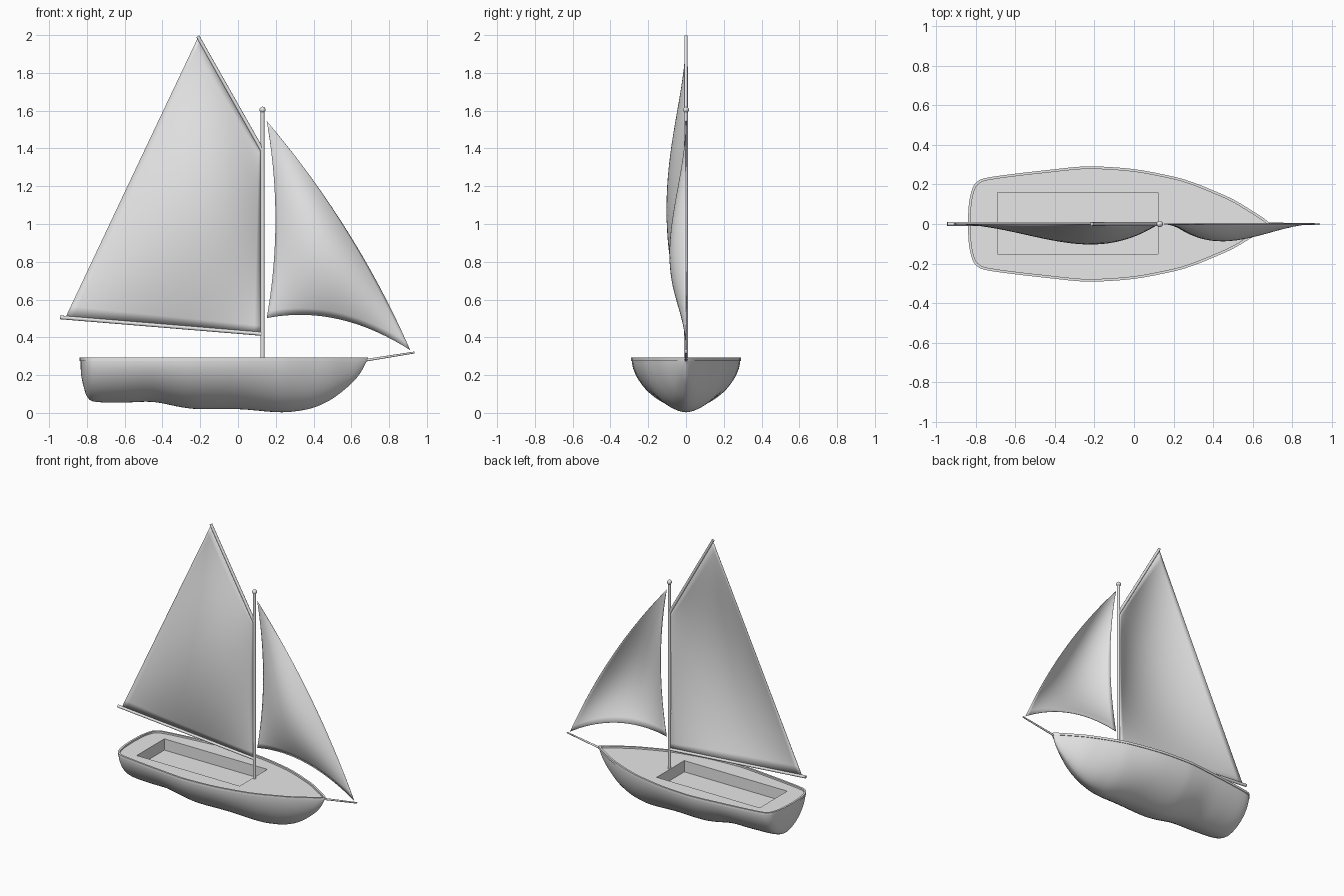
import bpy, bmesh, math
from mathutils import Vector

if "Cube" in bpy.data.objects:
    bpy.data.objects.remove(bpy.data.objects["Cube"])

grey = bpy.data.materials.new("plain_grey")
grey.diffuse_color = (0.8, 0.8, 0.8, 1)
grey.use_nodes = True
grey.node_tree.nodes["Principled BSDF"].inputs["Base Color"].default_value = grey.diffuse_color


def finish(name, bm, angle=40):
    bmesh.ops.remove_doubles(bm, verts=bm.verts, dist=0.0004)
    me = bpy.data.meshes.new(name)
    bm.to_mesh(me)
    bm.free()
    me.materials.append(grey)
    ob = bpy.data.objects.new(name, me)
    bpy.context.collection.objects.link(ob)
    bpy.ops.object.select_all(action='DESELECT')
    ob.select_set(True)
    bpy.context.view_layer.objects.active = ob
    bpy.ops.object.shade_smooth_by_angle(angle=math.radians(angle))
    return ob


def skin(bm, rows, closed=False):
    """Quads between successive rows of points."""
    vs = [[bm.verts.new(p) for p in r] for r in rows]
    pairs = list(zip(vs, vs[1:])) + ([(vs[-1], vs[0])] if closed else [])
    for a, b in pairs:
        for i in range(len(a) - 1):
            bm.faces.new((a[i], a[i + 1], b[i + 1], b[i]))


def smooth_path(pts, n):
    """Catmull-Rom curve through the points."""
    p = [Vector(q) for q in pts]
    p = [2 * p[0] - p[1]] + p + [2 * p[-1] - p[-2]]
    out = []
    for i in range(1, len(p) - 2):
        a, b, c, d = p[i - 1:i + 3]
        for k in range(n):
            t = k / n
            out.append(0.5 * (2 * b + (c - a) * t + (2 * a - 5 * b + 4 * c - d) * t * t
                              + (3 * b - 3 * c + d - a) * t ** 3))
    return out + [p[-2]]


# Hull stations: x, half width at deck, keel height
DECK = 0.28
stations = smooth_path([
    (-.835, 0, .28), (-.83, .10, .20), (-.815, .17, .13), (-.795, .205, .08),
    (-.75, .228, .058), (-.6, .25, .055), (-.45, .267, .058), (-.3, .283, .03),
    (-.2, .287, .02), (0, .273, .02), (.2, .235, .004), (.3, .205, .008),
    (.4, .165, .028), (.5, .12, .075), (.6, .06, .155), (.65, .028, .215),
    (.685, 0, .28)], 4)

# Hull skin: rounded V sections
bm = bmesh.new()
rows, N, P = [], 28, 2 / 1.75
for x, w, k in stations:
    row = []
    for i in range(N + 1):
        t = math.pi * i / N
        c = math.cos(t)
        row.append((x, math.copysign(max(w, 0) * abs(c) ** P, c),
                    DECK - (DECK - k) * abs(math.sin(t)) ** P))
    rows.append(row)
skin(bm, rows)
bmesh.ops.recalc_face_normals(bm, faces=bm.faces)
finish("hull", bm, 50)

# Deck outline, counter-clockwise
port = [Vector((x, w, 0)) for x, w, k in stations]
outline = [Vector((p.x, -p.y, 0)) for p in port] + port[-2:0:-1]

# Deck with rectangular cockpit opening
X0, X1, Y0, Y1, FLOOR = -.69, .12, -.152, .158, .20
rect = [(X0, Y0), (X1, Y0), (X1, Y1), (X0, Y1)]
bm = bmesh.new()
edges = []
for loop in ([(p.x, p.y) for p in outline], rect):
    vs = [bm.verts.new((x, y, DECK)) for x, y in loop]
    edges += [bm.edges.new((vs[i - 1], vs[i])) for i in range(len(vs))]
bmesh.ops.triangle_fill(bm, edges=edges, use_beauty=True, use_dissolve=False, normal=(0, 0, 1))
finish("deck", bm)

# Cockpit well
bm = bmesh.new()
top = [bm.verts.new((x, y, DECK)) for x, y in rect]
low = [bm.verts.new((x, y, FLOOR)) for x, y in rect]
bm.faces.new(low)
for i in range(4):
    bm.faces.new((top[i - 1], top[i], low[i], low[i - 1]))
finish("cockpit", bm)

# Raised rim round the deck edge
rows = []
for i, p in enumerate(outline):
    tan = outline[(i + 1) % len(outline)] - outline[i - 1]
    nrm = Vector((tan.y, -tan.x, 0)).normalized()
    rows.append([p + nrm * o + Vector((0, 0, z)) for o, z in
                 ((.004, .276), (.004, .292), (-.009, .292), (-.009, .276), (.004, .276))])
bm = bmesh.new()
skin(bm, rows, closed=True)
bmesh.ops.recalc_face_normals(bm, faces=bm.faces)
finish("deck_rim", bm)


# Spars
def spar(name, a, b, r1, r2):
    a, b = Vector((a[0], 0, a[1])), Vector((b[0], 0, b[1]))
    bm = bmesh.new()
    bmesh.ops.create_cone(bm, cap_ends=True, segments=16, radius1=r1, radius2=r2,
                          depth=(b - a).length)
    rot = (b - a).to_track_quat('Z', 'Y').to_matrix()
    bmesh.ops.rotate(bm, verts=bm.verts, matrix=rot)
    bmesh.ops.translate(bm, verts=bm.verts, vec=(a + b) / 2)
    finish(name, bm)


spar("mast", (.13, .27), (.13, 1.6), .011, .010)
spar("boom", (.128, .418), (-.943, .506), .010, .010)
spar("gaff", (.128, 1.39), (-.213, 1.994), .010, .009)
spar("bowsprit", (.66, .276), (.935, .32), .007, .005)

# Ball on the mast top
bm = bmesh.new()
bmesh.ops.create_uvsphere(bm, u_segments=16, v_segments=10, radius=.016)
bmesh.ops.translate(bm, verts=bm.verts, vec=(.13, 0, 1.605))
finish("mast_ball", bm)


# Sails: sheets bellied towards -y
def sail(name, func, n=28):
    bm = bmesh.new()
    skin(bm, [[func(u / n, v / n) for u in range(n + 1)] for v in range(n + 1)])
    ob = finish(name, bm, 60)
    mod = ob.modifiers.new("thickness", 'SOLIDIFY')
    mod.thickness = .003
    mod.offset = 0


def main_sail(u, v):
    clew, tack = Vector((-.91, 0, .512)), Vector((.122, 0, .427))
    peak, throat = Vector((-.213, 0, 1.985)), Vector((.122, 0, 1.385))
    p = clew.lerp(tack, u).lerp(peak.lerp(throat, u), v)
    p.y = -.102 * 16 * u * (1 - u) * v * (1 - v)
    return p


def jib(u, v):
    a, b, c = (1 - u) * (1 - v), u * (1 - v), v
    p = a * Vector((.152, 0, .502)) + b * Vector((.912, 0, .332)) + c * Vector((.152, 0, 1.545))
    p += 4 * a * b * Vector((0, 0, .08)) + 4 * b * c * Vector((.045, 0, .025))
    p += 4 * a * c * Vector((.047, 0, 0))
    p.y = -.086 * 27 * a * b * c
    return p


sail("main_sail", main_sail)
sail("jib_sail", jib)
